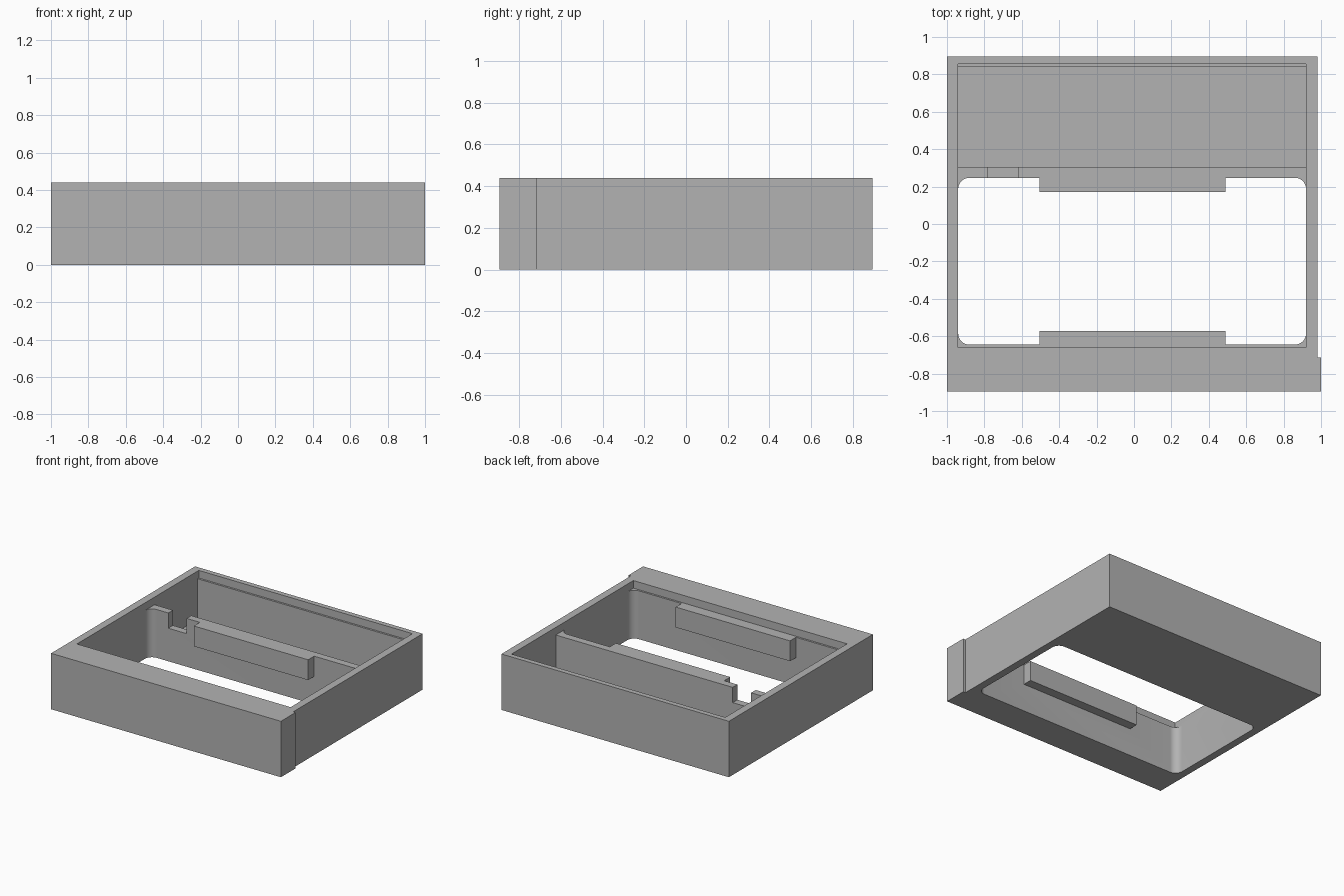
import bpy
import bmesh
from math import cos, sin, pi, radians
from mathutils import Matrix

cube = bpy.data.objects.get("Cube")
if cube:
    bpy.data.objects.remove(cube, do_unlink=True)

HEIGHT, SEAT, FLOOR = 0.44, 0.38, 0.06    # rim, lid seat, rear bay floor
IN_L, IN_R = -0.94, 0.92                  # inner side walls

grey = bpy.data.materials.new("plain grey")
grey.use_nodes = True
grey.diffuse_color = (0.45, 0.45, 0.45, 1)
grey.node_tree.nodes["Principled BSDF"].inputs["Base Color"].default_value = grey.diffuse_color


def prism(name, outline, low, high, matrix=Matrix()):
    """Extrude a flat outline from low to high, then place it with matrix."""
    bm = bmesh.new()
    face = bm.faces.new([bm.verts.new((x, y, low)) for x, y in outline])
    top = bmesh.ops.extrude_face_region(bm, geom=[face])["geom"]
    bmesh.ops.translate(bm, vec=(0, 0, high - low),
                        verts=[v for v in top if isinstance(v, bmesh.types.BMVert)])
    bm.transform(matrix)
    bmesh.ops.recalc_face_normals(bm, faces=bm.faces)
    mesh = bpy.data.meshes.new(name)
    bm.to_mesh(mesh)
    bm.free()
    mesh.materials.append(grey)
    obj = bpy.data.objects.new(name, mesh)
    bpy.context.collection.objects.link(obj)
    return obj


def rect(x0, x1, y0, y1):
    return [(x0, y0), (x1, y0), (x1, y1), (x0, y1)]


def rounded(x0, x1, y0, y1, r, steps=10):
    """Rectangle outline with rounded corners."""
    corners = [(x1 - r, y1 - r), (x0 + r, y1 - r), (x0 + r, y0 + r), (x1 - r, y0 + r)]
    return [(cx + r * cos(a), cy + r * sin(a))
            for q, (cx, cy) in enumerate(corners)
            for a in [(q + i / steps) * pi / 2 for i in range(steps + 1)]]


def combine(body, tool, operation):
    mod = body.modifiers.new(tool.name, "BOOLEAN")
    mod.operation, mod.object, mod.solver = operation, tool, "EXACT"
    bpy.context.view_layer.objects.active = body
    bpy.ops.object.modifier_apply(modifier=mod.name)
    bpy.data.objects.remove(tool, do_unlink=True)


# Outer block with the slightly wider front strip
case = prism("case_body", [(-1, -0.895), (1, -0.895), (1, -0.715), (0.98, -0.715),
                           (0.98, 0.895), (-1, 0.895)], 0, HEIGHT)

# Lid recess, open window, rear bay and divider notch
cutters = [
    prism("lid_recess", rect(IN_L, IN_R, -0.66, 0.855), SEAT, 0.6),
    prism("window", rounded(IN_L, IN_R, -0.645, 0.247, 0.06), -0.1, 0.41),
    prism("rear_bay", rect(IN_L, IN_R, 0.305, 0.84), FLOOR, 0.41),
    prism("divider_notch", rect(-0.78, -0.62, 0.2, 0.35), 0.26, 0.41),
]
# Oval port through the +x wall: outline (y, z) extruded along x
to_side = Matrix(((0, 0, 1, 0), (1, 0, 0, 0), (0, 1, 0, 0), (0, 0, 0, 1)))
cutters.append(prism("oval_port", rounded(-0.39, -0.04, 0.155, 0.35, 0.097), 0.85, 1.1, to_side))
for cutter in cutters:
    combine(case, cutter, "DIFFERENCE")

# Support rails on both long sides of the window
for name, y0, y1 in (("rear_rail", 0.172, 0.26), ("front_rail", -0.655, -0.572)):
    combine(case, prism(name, rect(-0.505, 0.49, y0, y1), 0.22, SEAT), "UNION")

# Smooth rounded corners, keep the edges sharp
bpy.ops.object.select_all(action="DESELECT")
case.select_set(True)
bpy.context.view_layer.objects.active = case
bpy.ops.object.shade_smooth_by_angle(angle=radians(30))
